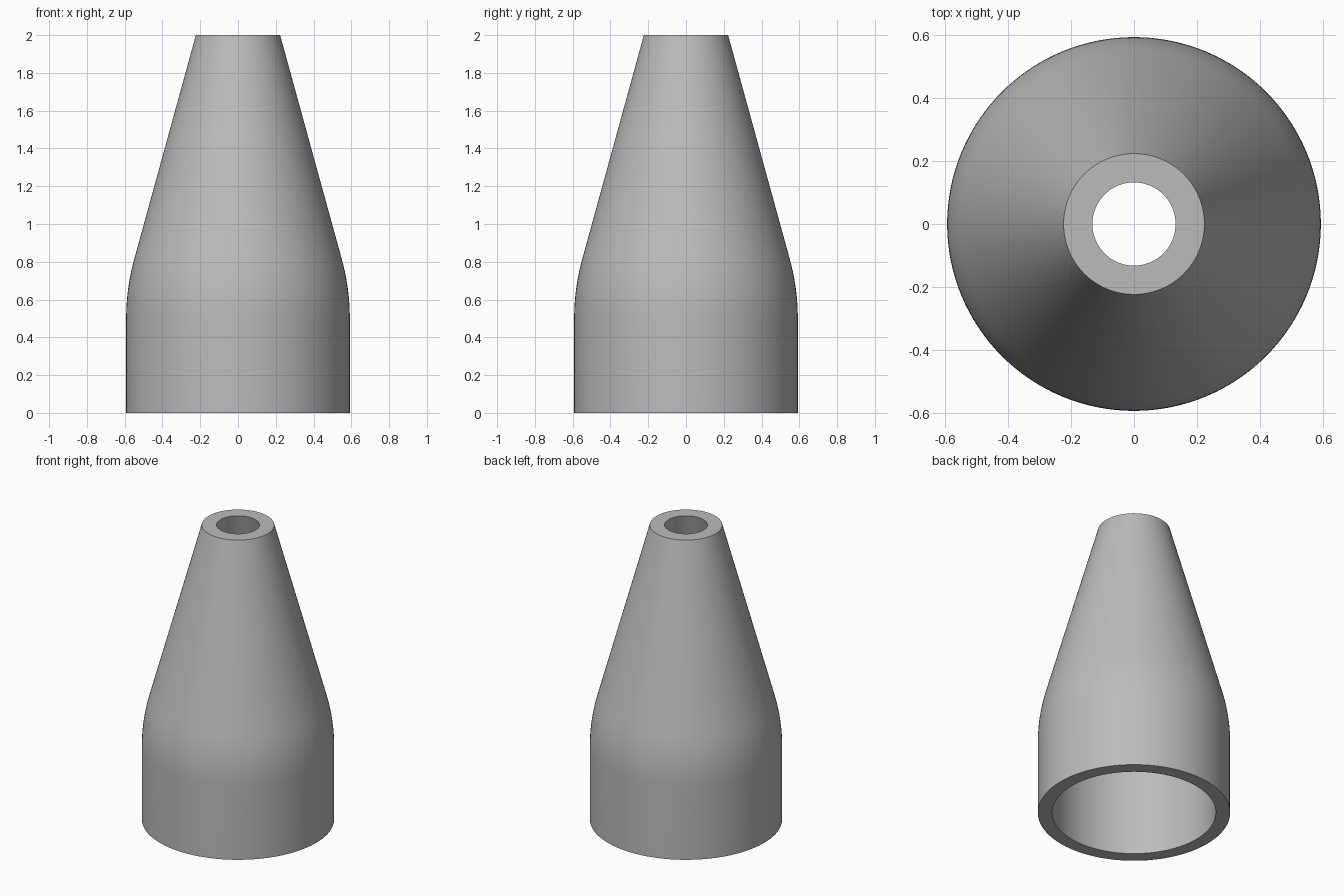
import bpy
import bmesh
from math import pi, radians, sin, cos

cube = bpy.data.objects.get("Cube")
if cube:
    bpy.data.objects.remove(cube, do_unlink=True)

HEIGHT = 2.0
BASE_RADIUS = 0.592
TOP_RADIUS = 0.223
WALL = 0.088
BEND_START = 0.5
BEND_RADIUS = 1.18
TAPER = radians(15.4)
BEND_STEPS = 12
SEGMENTS = 128


def wall_profile(inset):
    """Straight skirt, tangent bend, then straight taper, moved inward by inset."""
    bend = BEND_RADIUS - inset
    centre = BASE_RADIUS - BEND_RADIUS
    points = [(BASE_RADIUS - inset, 0.0)]
    for i in range(BEND_STEPS + 1):
        a = TAPER * i / BEND_STEPS
        points.append((centre + bend * cos(a), BEND_START + bend * sin(a)))
    points.append((TOP_RADIUS - inset / cos(TAPER), HEIGHT))
    return points


# Flat grey material
grey = bpy.data.materials.new("grey")
grey.use_nodes = True
colour = (0.5, 0.5, 0.5, 1.0)
grey.diffuse_color = colour
grey.node_tree.nodes["Principled BSDF"].inputs["Base Color"].default_value = colour

# Hollow nozzle: closed wall section spun around z
bm = bmesh.new()
section = wall_profile(0.0) + wall_profile(WALL)[::-1]
verts = [bm.verts.new((r, 0.0, z)) for r, z in section]
edges = [bm.edges.new((v, verts[(i + 1) % len(verts)])) for i, v in enumerate(verts)]
bmesh.ops.spin(bm, geom=verts + edges, cent=(0, 0, 0), axis=(0, 0, 1),
               angle=2 * pi, steps=SEGMENTS, use_merge=True)
bmesh.ops.remove_doubles(bm, verts=bm.verts, dist=0.0001)
bmesh.ops.recalc_face_normals(bm, faces=bm.faces)
mesh = bpy.data.meshes.new("nozzle")
bm.to_mesh(mesh)
bm.free()
mesh.materials.append(grey)
nozzle = bpy.data.objects.new("nozzle", mesh)
bpy.context.collection.objects.link(nozzle)

# Smooth walls with crisp rims
bpy.ops.object.select_all(action="DESELECT")
nozzle.select_set(True)
bpy.context.view_layer.objects.active = nozzle
bpy.ops.object.shade_smooth_by_angle(angle=radians(30))
